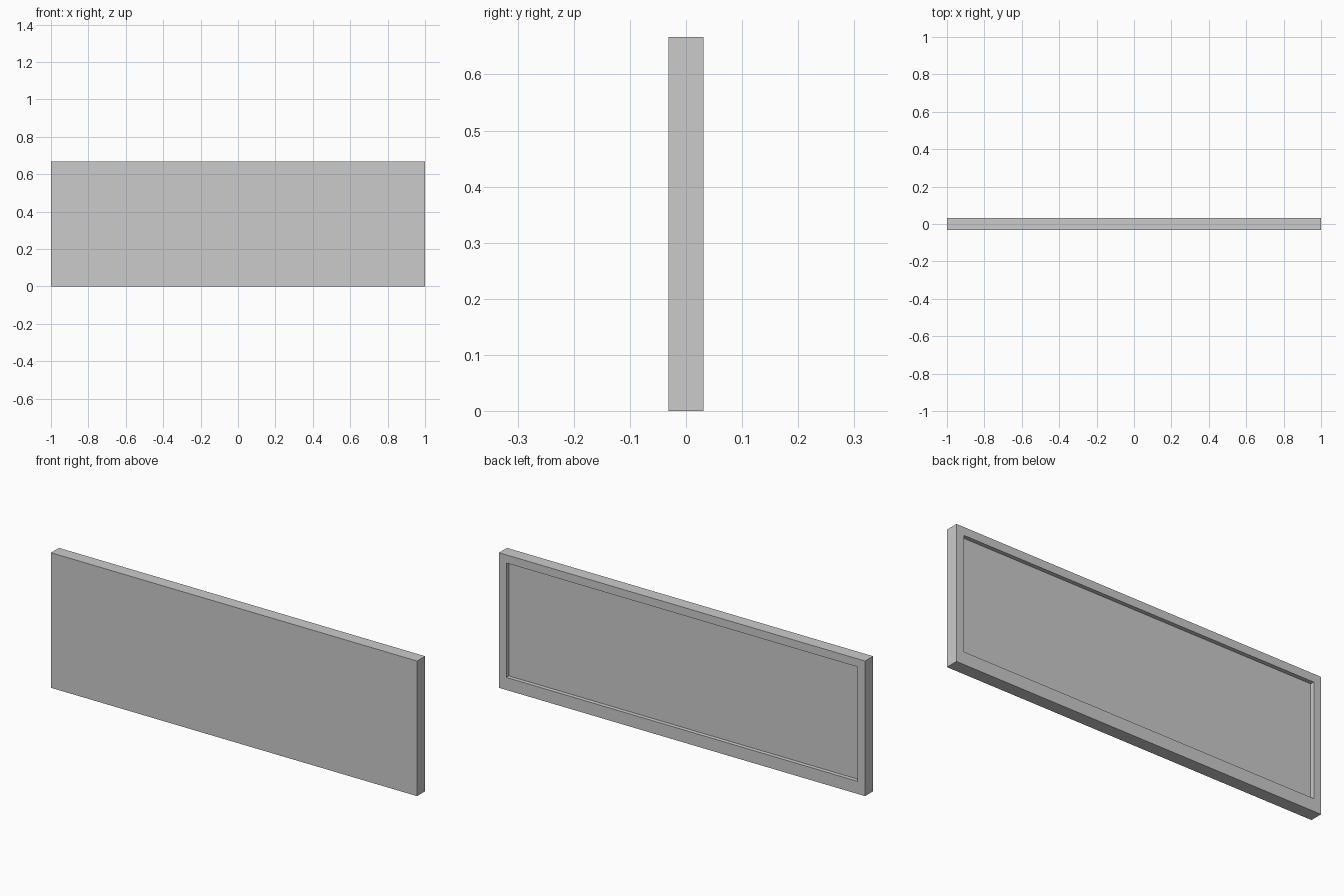
import bpy
import bmesh
from mathutils import Matrix, Vector

if "Cube" in bpy.data.objects:
    bpy.data.objects.remove(bpy.data.objects["Cube"])

WIDTH, THICK, HEIGHT = 2.0, 0.0625, 0.667
BORDER, BOTTOM_BORDER, RECESS = 0.04, 0.062, 0.02

bm = bmesh.new()

# Slab standing on the ground
bmesh.ops.create_cube(
    bm, size=1,
    matrix=Matrix.Translation((0, 0, HEIGHT / 2)) @ Matrix.Diagonal((WIDTH, THICK, HEIGHT, 1)))
bm.normal_update()

# Rim on the back face, wider along the bottom
back = max(bm.faces, key=lambda f: f.calc_center_median().y)
bmesh.ops.inset_region(bm, faces=[back], thickness=BORDER, use_even_offset=True)
for v in back.verts:
    if v.co.z < HEIGHT / 2:
        v.co.z = BOTTOM_BORDER

# Shallow recess inside the rim
floor = bmesh.ops.extrude_face_region(bm, geom=[back])["geom"]
verts = [g for g in floor if isinstance(g, bmesh.types.BMVert)]
bmesh.ops.translate(bm, verts=verts, vec=Vector((0, -RECESS, 0)))
if back.is_valid:
    bmesh.ops.delete(bm, geom=[back], context="FACES_ONLY")
bmesh.ops.recalc_face_normals(bm, faces=bm.faces[:])

mesh = bpy.data.meshes.new("panel")
bm.to_mesh(mesh)
bm.free()
panel = bpy.data.objects.new("panel", mesh)
bpy.context.collection.objects.link(panel)
